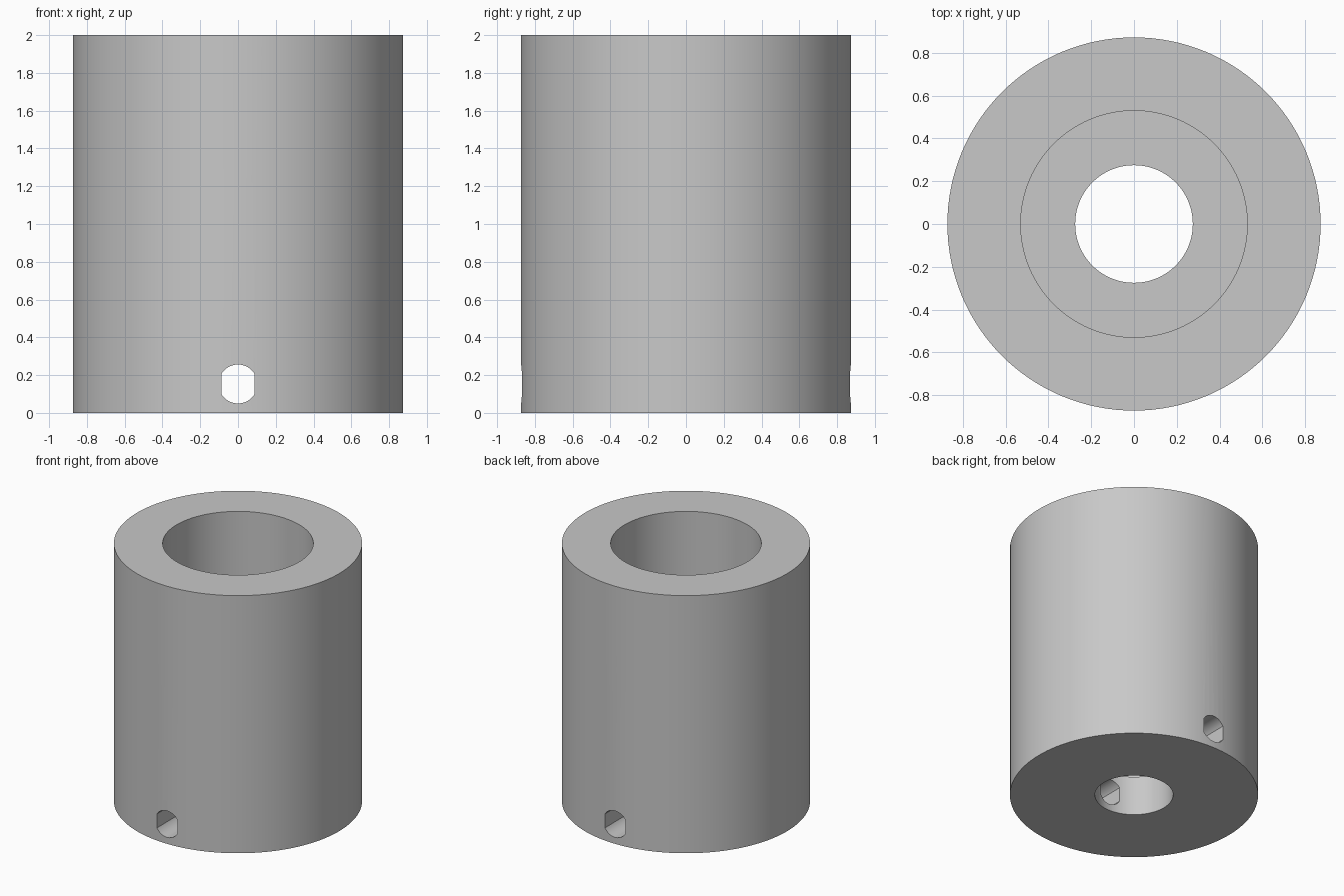
import bpy, bmesh, math

if "Cube" in bpy.data.objects:
    bpy.data.objects.remove(bpy.data.objects["Cube"], do_unlink=True)

HEIGHT, OUTER, BORE, DRAIN = 2.0, 0.873, 0.53, 0.275
FLOOR = 0.306
HOLE_Z, HOLE_R, HOLE_HALF = 0.153, 0.103, 0.0875
SEGMENTS = 128

grey = bpy.data.materials.new("plain_grey")
grey.use_nodes = True
colour = (0.58, 0.58, 0.58, 1)
grey.diffuse_color = colour
grey.node_tree.nodes["Principled BSDF"].inputs["Base Color"].default_value = colour


def add_object(name, bm):
    bmesh.ops.recalc_face_normals(bm, faces=bm.faces)
    mesh = bpy.data.meshes.new(name)
    bm.to_mesh(mesh)
    bm.free()
    mesh.materials.append(grey)
    obj = bpy.data.objects.new(name, mesh)
    bpy.context.collection.objects.link(obj)
    return obj


# Sleeve: closed wall profile, turned around z, with a stepped bore
bm = bmesh.new()
profile = [(DRAIN, 0), (OUTER, 0), (OUTER, HEIGHT),
           (BORE, HEIGHT), (BORE, FLOOR), (DRAIN, FLOOR)]
verts = [bm.verts.new((r, 0, z)) for r, z in profile]
edges = [bm.edges.new((v, verts[i - 1])) for i, v in enumerate(verts)]
bmesh.ops.spin(bm, geom=verts + edges, cent=(0, 0, 0), axis=(0, 0, 1),
               angle=math.tau, steps=SEGMENTS, use_merge=True)
bmesh.ops.remove_doubles(bm, verts=bm.verts, dist=1e-5)
sleeve = add_object("sleeve", bm)

# Cross hole cutter: round with two flat sides, running front to back
bm = bmesh.new()
flat = math.acos(HOLE_HALF / HOLE_R)
arc = [flat + (math.pi - 2 * flat) * i / 16 for i in range(17)]
angles = arc + [a + math.pi for a in arc]
ring = [bm.verts.new((HOLE_R * math.cos(a), -1, HOLE_Z + HOLE_R * math.sin(a)))
        for a in angles]
cap = bm.faces.new(ring)
pushed = bmesh.ops.extrude_face_region(bm, geom=[cap])["geom"]
bmesh.ops.translate(bm, vec=(0, 2, 0),
                    verts=[g for g in pushed if isinstance(g, bmesh.types.BMVert)])
cutter = add_object("cross_hole_cutter", bm)
cutter.hide_render = True

# Cut the hole through both walls
cut = sleeve.modifiers.new("cross_hole", "BOOLEAN")
cut.operation = "DIFFERENCE"
cut.solver = "EXACT"
cut.object = cutter
bpy.ops.object.select_all(action="DESELECT")
bpy.context.view_layer.objects.active = sleeve
sleeve.select_set(True)
bpy.ops.object.modifier_apply(modifier=cut.name)
bpy.data.objects.remove(cutter, do_unlink=True)

bpy.ops.object.shade_smooth_by_angle(angle=math.radians(30))
